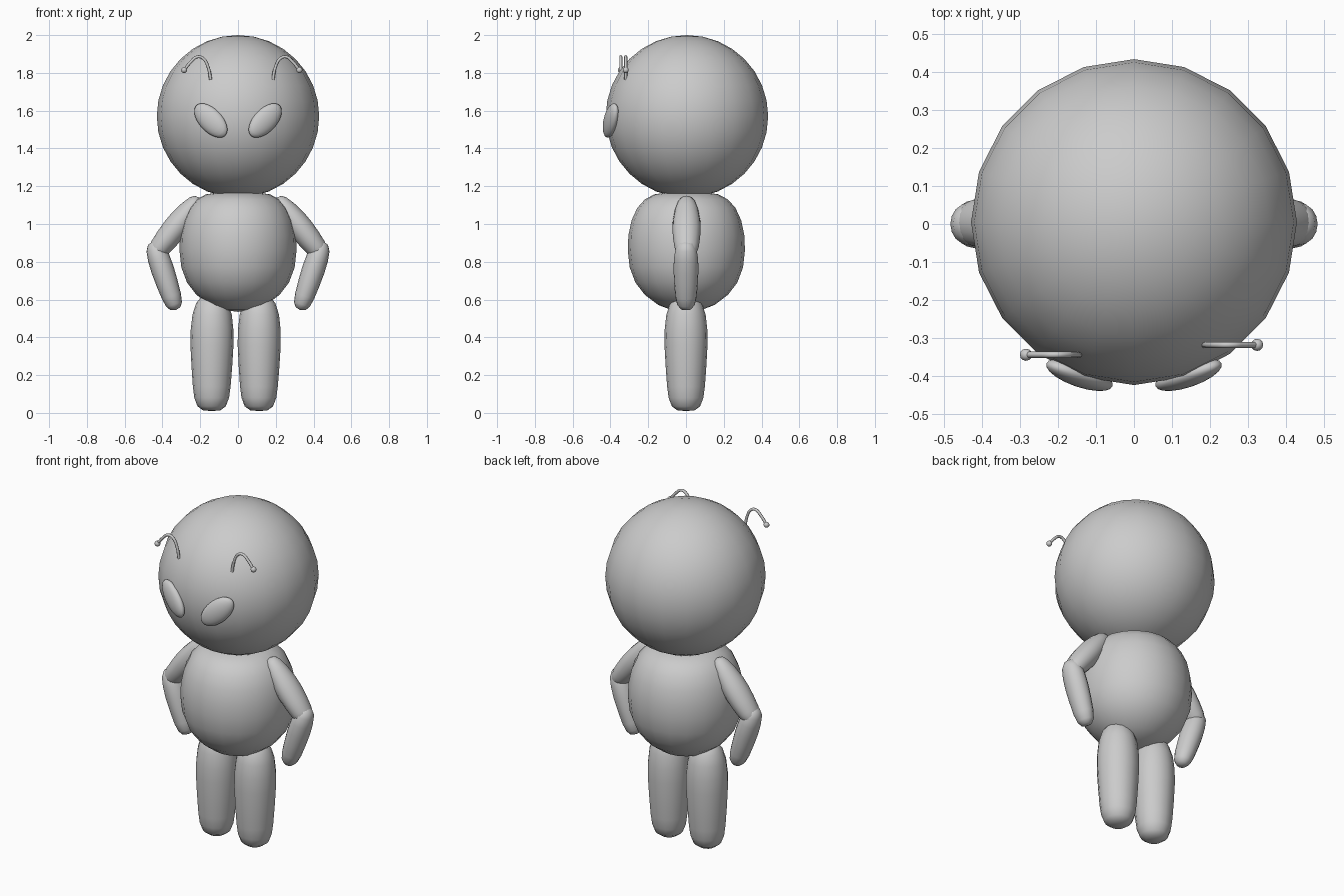
import bpy
import bmesh
import math
from mathutils import Vector, Matrix

cube = bpy.data.objects.get("Cube")
if cube:
    bpy.data.objects.remove(cube, do_unlink=True)

# One plain grey for the whole figure
grey = bpy.data.materials.new("plain grey")
grey.use_nodes = True
colour = (0.6, 0.6, 0.6, 1)
grey.diffuse_color = colour
grey.node_tree.nodes["Principled BSDF"].inputs["Base Color"].default_value = colour


def finish(name, bm):
    """Turn a bmesh into a smooth grey object."""
    bmesh.ops.recalc_face_normals(bm, faces=bm.faces)
    for f in bm.faces:
        f.smooth = True
    mesh = bpy.data.meshes.new(name)
    bm.to_mesh(mesh)
    bm.free()
    mesh.materials.append(grey)
    obj = bpy.data.objects.new(name, mesh)
    bpy.context.collection.objects.link(obj)
    return obj


def ellipsoid(name, centre, radii, segments=20, rings=16, turn=Matrix()):
    bm = bmesh.new()
    place = Matrix.Translation(centre) @ turn @ Matrix.Diagonal((*radii, 1))
    bmesh.ops.create_uvsphere(bm, u_segments=segments, v_segments=rings,
                              radius=1, matrix=place)
    return finish(name, bm)


def lathe(name, profile, start, end, segments=20, flat=1.0):
    """Spin (radius, fraction) points round the axis from start to end."""
    start, end = Vector(start), Vector(end)
    axis = (end - start).normalized()
    depth = Vector((0, 1, 0))
    side = axis.cross(depth) * flat
    bm = bmesh.new()
    rings = []
    for r, t in profile:
        c = start.lerp(end, t)
        if r == 0:
            rings.append([bm.verts.new(c)])
            continue
        ring = []
        for i in range(segments):
            a = math.tau * i / segments
            ring.append(bm.verts.new(c + r * (math.cos(a) * side + math.sin(a) * depth)))
        rings.append(ring)
    for low, high in zip(rings, rings[1:]):
        for i in range(segments):
            j = (i + 1) % segments
            quad = [low[i % len(low)], low[j % len(low)],
                    high[j % len(high)], high[i % len(high)]]
            bm.faces.new(list(dict.fromkeys(quad)))
    return finish(name, bm)


# Head and rounded torso
ellipsoid("head", (0, 0.005, 1.57), (0.43, 0.43, 0.43))
torso = [(0, 0.535), (0.08, 0.545), (0.15, 0.572), (0.22, 0.625), (0.27, 0.69),
         (0.3, 0.77), (0.31, 0.86), (0.307, 0.94), (0.29, 1.02), (0.26, 1.085),
         (0.22, 1.13), (0.17, 1.157), (0.1, 1.167), (0, 1.168)]
lathe("torso", torso, (0, 0.002, 0), (0, 0.002, 1))

leg = [(0, 0.01), (0.045, 0.013), (0.075, 0.035), (0.092, 0.08), (0.1, 0.14),
       (0.108, 0.25), (0.114, 0.36), (0.113, 0.44), (0.104, 0.52),
       (0.085, 0.58), (0.05, 0.625), (0, 0.64)]
upper_arm = [(0, 0), (0.03, 0.02), (0.047, 0.08), (0.062, 0.2), (0.073, 0.38),
             (0.075, 0.52), (0.071, 0.66), (0.064, 0.8), (0.05, 0.91),
             (0.028, 0.98), (0, 1)]
forearm = [(0, 0), (0.035, 0.03), (0.055, 0.11), (0.064, 0.25), (0.066, 0.42),
           (0.063, 0.6), (0.057, 0.8), (0.047, 0.92), (0.03, 0.98), (0, 1)]
antenna = [(0.145, 1.765), (0.158, 1.83), (0.185, 1.877), (0.215, 1.885),
           (0.248, 1.86), (0.285, 1.815)]

for label, s in (("left", 1), ("right", -1)):
    # Legs
    x = 0.125 * s - 0.012
    lathe(label + "_leg", leg, (x - 0.003, 0, 0), (x + 0.003, 0, 1), 16)

    # Bent arms
    lathe(label + "_upper_arm", upper_arm,
          (0.205 * s, 0.003, 1.14), (0.465 * s, 0.003, 0.81), 16, 0.88)
    lathe(label + "_forearm", forearm,
          (0.45 * s, 0, 0.91), (0.328 * s, 0, 0.545), 16, 0.92)

    # Slanted almond eyes lying on the face
    turn = Matrix.Rotation(math.radians(19 * s), 4, "Z") @ \
        Matrix.Rotation(math.radians(-44 * s), 4, "Y")
    ellipsoid(label + "_eye", (0.144 * s, -0.398, 1.548), (0.114, 0.032, 0.062),
              turn=turn)

    # Curved antennae with ball tips
    shift, y = (0.04, -0.319) if s > 0 else (0, -0.345)
    curve = bpy.data.curves.new(label + "_antenna", "CURVE")
    curve.dimensions = "3D"
    curve.bevel_depth = 0.008
    curve.bevel_resolution = 2
    curve.use_fill_caps = True
    curve.resolution_u = 5
    spline = curve.splines.new("BEZIER")
    spline.bezier_points.add(len(antenna) - 1)
    for point, (px, pz) in zip(spline.bezier_points, antenna):
        point.co = (px * s + shift, y, pz)
        point.handle_left_type = point.handle_right_type = "AUTO"
    curve.materials.append(grey)
    stalk = bpy.data.objects.new(label + "_antenna", curve)
    bpy.context.collection.objects.link(stalk)
    tip_x, tip_z = antenna[-1]
    ellipsoid(label + "_antenna_tip", (tip_x * s + shift, y, tip_z),
              (0.016, 0.016, 0.016), 12, 8)
